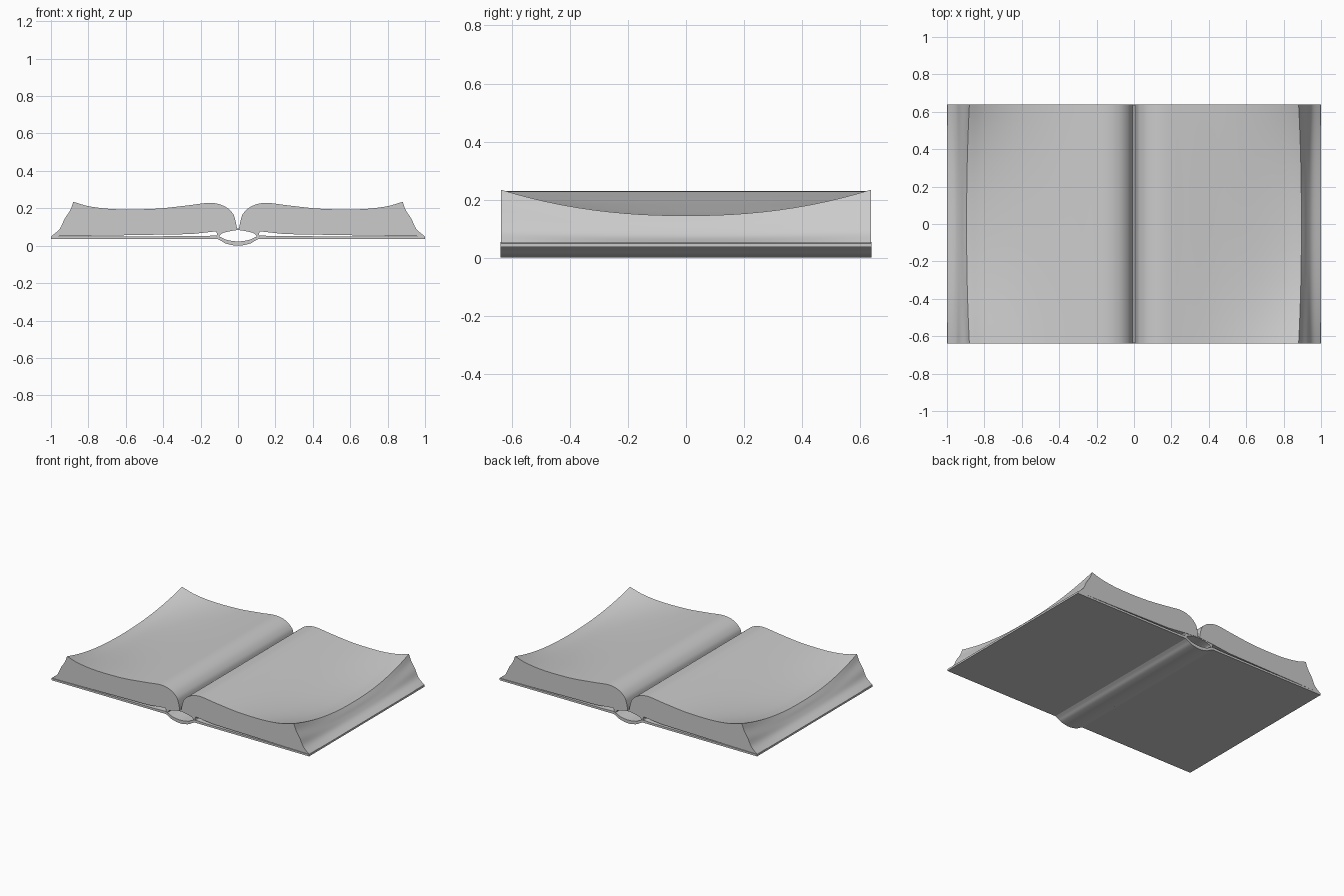
import bpy, bmesh, math
from mathutils import Vector

if "Cube" in bpy.data.objects:
    bpy.data.objects.remove(bpy.data.objects["Cube"])

HALF = 0.64  # half the book height along y


def smooth(points, steps=6):
    """Catmull-Rom curve through 2D points."""
    p = [Vector(q) for q in points]
    p = [2 * p[0] - p[1]] + p + [2 * p[-1] - p[-2]]
    out = []
    for i in range(1, len(p) - 2):
        a, b, c, d = p[i - 1:i + 3]
        for k in range(steps):
            t = k / steps
            out.append(0.5 * (2 * b + (c - a) * t + (2 * a - 5 * b + 4 * c - d) * t * t
                              + (3 * b - a - 3 * c + d) * t ** 3))
    return out + [p[-2]]


def loft(name, section, half, rows, mirror=True):
    """Loft a closed x-z section, which may vary with y, along the book height."""
    bm = bmesh.new()
    rings = []
    for j in range(rows + 1):
        y = -half + 2 * half * j / rows
        rings.append([bm.verts.new((x, y, z)) for x, z in section(y)])
    n = len(rings[0])
    for a, b in zip(rings, rings[1:]):
        for i in range(n):
            k = (i + 1) % n
            bm.faces.new((a[i], a[k], b[k], b[i]))
    bm.faces.new(rings[0])
    bm.faces.new(rings[-1])
    bmesh.ops.recalc_face_normals(bm, faces=bm.faces)
    me = bpy.data.meshes.new(name)
    bm.to_mesh(me)
    bm.free()
    ob = bpy.data.objects.new(name, me)
    bpy.context.collection.objects.link(ob)
    if mirror:
        ob.modifiers.new("mirror", "MIRROR").use_mirror_merge = False
    bpy.ops.object.select_all(action="DESELECT")
    ob.select_set(True)
    bpy.context.view_layer.objects.active = ob
    bpy.ops.object.shade_smooth_by_angle(angle=math.radians(35))
    return ob


# Page blocks: domed at the gutter, outer corners curling up towards both ends
page_top = smooth([(0.006, 0.095), (0.014, 0.135), (0.03, 0.175), (0.075, 0.212), (0.15, 0.229),
                   (0.28, 0.214), (0.45, 0.197), (0.65, 0.195), (0.79, 0.21), (0.88, 0.235)])
page_bottom = [(0.99, 0.05), (0.6, 0.056), (0.25, 0.062), (0.115, 0.077), (0.06, 0.08), (0.006, 0.087)]


def page_section(y):
    sag = 1 - abs(y / HALF) ** 2.2
    top = []
    for x, z in page_top:
        w = max(0, (x - 0.15) / 0.73)
        top.append((x + 0.015 * sag * w ** 4, z - 0.09 * sag * w ** 2.2))
    ex, ez = top[-1]
    h = ez - 0.05
    # flared fore edge
    edge = smooth([(ex, ez), (ex + 0.017, ez - 0.24 * h), (0.928, 0.05 + 0.5 * h),
                   (0.953, 0.05 + 0.22 * h), (0.998, 0.05)], 4)[1:]
    return top + [tuple(v) for v in edge] + page_bottom


loft("page_block", page_section, HALF - 0.002, 24)

# Cover boards
board = [(0.1, 0.036), (1.0, 0.036), (1.0, 0.049), (0.2, 0.051), (0.13, 0.054), (0.1, 0.052)]
loft("cover_board", lambda y: board, HALF, 1)

# Rounded hollow spine joining the boards
outer = smooth([(-0.115, 0.038), (-0.09, 0.026), (-0.06, 0.01), (0, 0.0), (0.06, 0.01), (0.09, 0.026), (0.115, 0.038)])
inner = smooth([(0.115, 0.052), (0.09, 0.045), (0.06, 0.031), (0, 0.023), (-0.06, 0.031), (-0.09, 0.045), (-0.115, 0.052)])
spine = [tuple(v) for v in outer + inner]
loft("spine", lambda y: spine, HALF, 1, mirror=False)

# Binding strip under the pages, closing the hollow from above
upper = smooth([(-0.12, 0.079), (-0.06, 0.083), (0, 0.093), (0.06, 0.083), (0.12, 0.079)])
lower = smooth([(0.1, 0.052), (0.085, 0.066), (0.045, 0.077), (0, 0.083), (-0.045, 0.077), (-0.085, 0.066), (-0.1, 0.052)])
hinge = ([tuple(v) for v in upper] + [(0.112, 0.064), (0.115, 0.053)]
         + [tuple(v) for v in lower] + [(-0.115, 0.053), (-0.112, 0.064)])
loft("binding_strip", lambda y: hinge, HALF - 0.004, 1, mirror=False)
